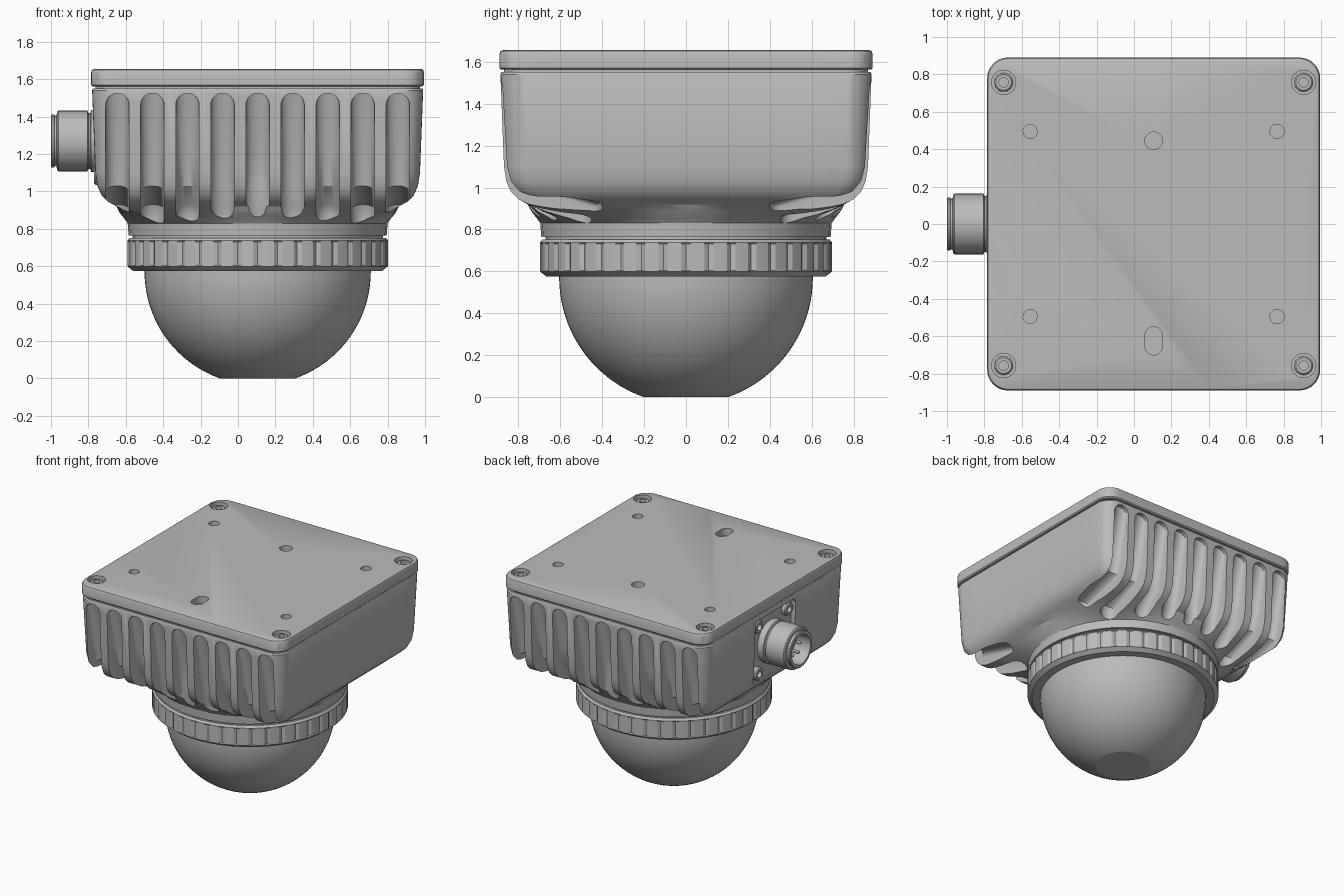
import bpy, bmesh
from math import sin, cos, pi, sqrt, radians
from mathutils import Vector, Matrix

if "Cube" in bpy.data.objects:
    bpy.data.objects.remove(bpy.data.objects["Cube"], do_unlink=True)

CX = 0.105          # axis of the housing
LID_TOP = 1.655
PORT_Z = 1.27       # height of the cable connector

grey = bpy.data.materials.new("housing grey")
grey.use_nodes = True
tone = (0.5, 0.5, 0.5, 1)
grey.diffuse_color = tone
grey.node_tree.nodes["Principled BSDF"].inputs["Base Color"].default_value = tone


def loft(bm, rings, matrix=Matrix()):
    """Skin a stack of equal-length rings and cap both ends."""
    rows = [[bm.verts.new(matrix @ Vector(p)) for p in ring] for ring in rings]
    n = len(rows[0])
    for a, b in zip(rows, rows[1:]):
        for i in range(n):
            j = (i + 1) % n
            bm.faces.new((a[i], a[j], b[j], b[i]))
    for row in (rows[0], rows[-1]):
        if (row[0].co - row[1].co).length > 1e-5:
            bm.faces.new(row)


def lathe(bm, profile, segs=32, matrix=Matrix(), dent=0.0, every=5):
    """Revolve (radius, height[, dented]) points about z."""
    rings = []
    for r, z, *dented in profile:
        ring = []
        for i in range(segs):
            q = r - (dent if dented and i % every == 0 else 0)
            a = 2 * pi * i / segs
            ring.append((q * cos(a), q * sin(a), z))
        rings.append(ring)
    loft(bm, rings, matrix)


def outline(hx, hy, r, z, side=10, arc=8):
    """Rounded rectangle with extra points along the straight sides."""
    corners = []
    for k, (sx, sy) in enumerate(((1, 1), (-1, 1), (-1, -1), (1, -1))):
        corners.append([Vector((sx * (hx - r) + r * cos(a), sy * (hy - r) + r * sin(a), z))
                        for a in (pi / 2 * (k + i / arc) for i in range(arc + 1))])
    pts = []
    for k in range(4):
        pts += corners[k]
        a, b = corners[k][-1], corners[(k + 1) % 4][0]
        pts += [a.lerp(b, i / side) for i in range(1, side)]
    return pts


def finish(name, bm, angle=30):
    bmesh.ops.remove_doubles(bm, verts=bm.verts, dist=1e-5)
    bmesh.ops.recalc_face_normals(bm, faces=bm.faces)
    mesh = bpy.data.meshes.new(name)
    bm.to_mesh(mesh)
    bm.free()
    obj = bpy.data.objects.new(name, mesh)
    mesh.materials.append(grey)
    bpy.context.collection.objects.link(obj)
    smooth(obj, angle)
    return obj


def smooth(obj, angle=30):
    bpy.ops.object.select_all(action='DESELECT')
    obj.select_set(True)
    bpy.context.view_layer.objects.active = obj
    bpy.ops.object.shade_smooth_by_angle(angle=radians(angle))


def carve(obj, cutter):
    cutter.hide_render = True
    mod = obj.modifiers.new("cut", 'BOOLEAN')
    mod.operation = 'DIFFERENCE'
    mod.solver = 'EXACT'
    mod.object = cutter
    bpy.ops.object.select_all(action='DESELECT')
    obj.select_set(True)
    bpy.context.view_layer.objects.active = obj
    bpy.ops.object.modifier_apply(modifier=mod.name)
    bpy.data.objects.remove(cutter, do_unlink=True)
    smooth(obj)


centre = Matrix.Translation((CX, 0, 0))
port = Matrix.Translation((0, 0, PORT_Z)) @ Matrix.Rotation(-pi / 2, 4, 'Y')

# Housing: square tub whose underside blends into a round neck
rings = [outline(h, h, 0.11, z) for z, h in (
    (1.57, 0.868), (1.55, 0.868), (1.55, 0.88), (1.54, 0.885), (1.1, 0.868), (1.03, 0.857),
    (0.98, 0.835), (0.945, 0.8), (0.92, 0.755))]
for z, radius, blend in ((0.885, 0.72, 0.5), (0.855, 0.705, 0.85), (0.83, 0.695, 1),
                         (0.765, 0.69, 1), (0.765, 0.67, 1), (0.745, 0.67, 1)):
    ring = []
    for p in outline(0.755, 0.755, 0.11, z):
        d = Vector((p.x, p.y, 0)).normalized() * radius
        ring.append(p.lerp(Vector((d.x, d.y, z)), blend))
    rings.append(ring)
bm = bmesh.new()
loft(bm, rings, centre)
housing = finish("housing", bm)

# Cooling slots down the front and back, turning in under the corner
bm = bmesh.new()
W = 0.0625
for k in range(-4, 5):
    dx = k * 0.1875
    end = sqrt(max(0.72 ** 2 - dx * dx, 0.385 ** 2))
    # y, z and the inward shift that rounds the slot floor
    path = ((0.95, 1.525, 0, -1), (0.85, 1.525, 0.3, -1), (0.765, 1.2, 1, 0),
            (0.735, 1.03, 0.7, -0.5), (end + 0.02, 0.93, 0.6, -0.4),
            (end, 0.88, 1, 0), (end, 0.73, 1, 0), (0.95, 0.73, 0, 0))
    for face in (1, -1):
        slices = []
        for i in range(13):
            t = -cos(pi * i / 12)
            d = W * (1 - sqrt(max(0, 1 - t * t)))
            slices.append([(CX + dx + W * t, face * (y + sy * d), z + sz * d)
                           for y, z, sy, sz in path])
        loft(bm, slices)
carve(housing, finish("slot_cutter", bm))

# Square recess around the connector
bm = bmesh.new()
loft(bm, [outline(0.25, 0.25, 0.04, d) for d in (0.735, 0.9)], port)
carve(housing, finish("recess_cutter", bm))

# Lid with mounting holes and counterbores
bm = bmesh.new()
loft(bm, [outline(h, h, 0.11, z) for z, h in (
    (1.562, 0.882), (1.57, 0.89), (1.638, 0.89), (1.65, 0.885), (LID_TOP, 0.875))], centre)
lid = finish("lid", bm)
bm = bmesh.new()
corners = [(sx, sy) for sx in (-1, 1) for sy in (-1, 1)]
holes = [(sx * 0.802, sy * 0.757, 0.065) for sx, sy in corners]
holes += [(sx * 0.66, sy * 0.495, 0.038) for sx, sy in corners]
holes.append((0, 0.445, 0.047))
for x, y, r in holes:
    lathe(bm, ((r, 1.6), (r, 1.7)), 24, Matrix.Translation((CX + x, y, 0)))
loft(bm, [outline(0.047, 0.075, 0.0469, z) for z in (1.6, 1.7)],
     Matrix.Translation((CX, -0.625, 0)))
carve(lid, finish("hole_cutter", bm))

# Socket-head screws for the lid and the connector plate
head = ((0, 0), (0.05, 0), (0.05, 0.032), (0.042, 0.04), (0.025, 0.04), (0.025, 0.012), (0, 0.012))
bm = bmesh.new()
for sx, sy in corners:
    lathe(bm, head, 24, Matrix.Translation((CX + sx * 0.802, sy * 0.757, 1.599)))
finish("lid_screws", bm)
bm = bmesh.new()
for sx, sy in corners:
    lathe(bm, head, 24, port @ Matrix.Translation((sx * 0.185, sy * 0.185, 0.73)))
finish("connector_screws", bm)

# Threaded cable connector with pins
bm = bmesh.new()
lathe(bm, ((0, 0.73), (0.165, 0.73), (0.165, 0.785), (0.15, 0.79), (0.15, 0.8), (0.162, 0.805),
           (0.162, 0.96), (0.155, 0.968), (0.135, 0.97), (0.135, 0.98), (0.142, 0.985),
           (0.142, 0.995), (0.136, 1.0), (0.115, 1.0), (0.11, 0.87), (0, 0.87)), 48, port)
finish("connector", bm)
bm = bmesh.new()
for i in range(5):
    a = 2 * pi * i / 5
    r = 0.06
    lathe(bm, ((0.014, 0.865), (0.014, 0.95), (0.008, 0.96)), 12,
          port @ Matrix.Translation((r * cos(a), r * sin(a), 0)))
finish("connector_pins", bm)

# Grooved clamp ring
bm = bmesh.new()
lathe(bm, ((0.6, 0.575), (0.665, 0.575), (0.697, 0.6), (0.697, 0.605, 1), (0.697, 0.73, 1),
           (0.697, 0.737), (0.685, 0.752), (0.6, 0.752)), 200, centre, dent=0.012)
finish("clamp_ring", bm, 20)

# Dome window with a flat end
R, FLAT = 0.605, 0.2
mid = sqrt(R * R - FLAT * FLAT)
start = math_start = -mid / R
profile = [(0, 0), (FLAT, 0)]
steps = 20
for i in range(1, steps + 1):
    a = (pi / 2 - 0.337) * (1 - i / steps)
    profile.append((R * cos(a), mid - R * sin(a)))
profile += [(R, 0.65), (0, 0.65)]
bm = bmesh.new()
lathe(bm, profile, 72, centre)
finish("dome", bm, 15)
